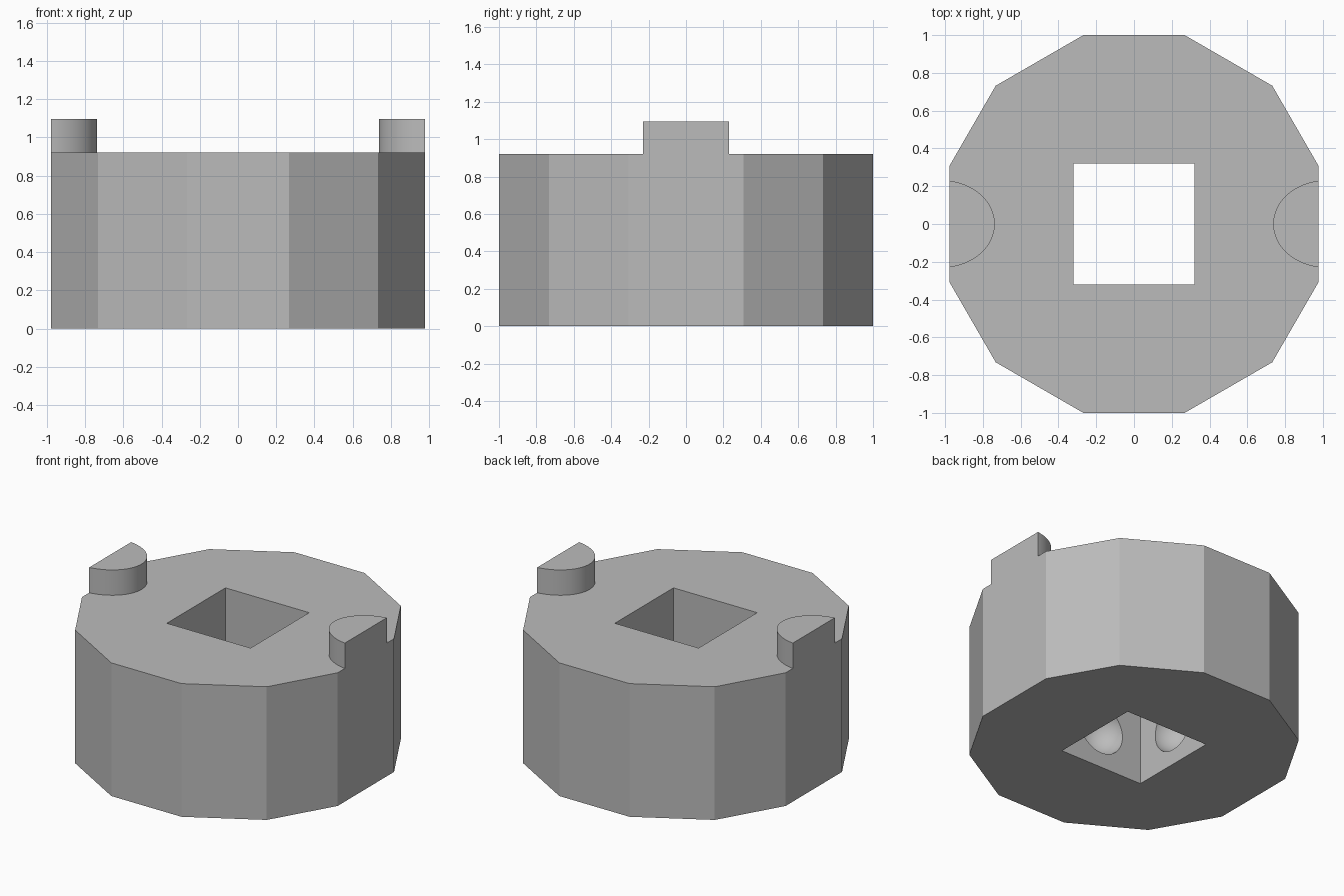
import bpy
import math

cube = bpy.data.objects.get("Cube")
if cube:
    bpy.data.objects.remove(cube, do_unlink=True)

HEIGHT, LUG_TOP, FLAT, HOLE = 0.92, 1.095, 0.977, 0.32

steel = bpy.data.materials.new("grey_steel")
steel.use_nodes = True
GREY = (0.5, 0.5, 0.5, 1)
steel.diffuse_color = GREY
steel.node_tree.nodes["Principled BSDF"].inputs["Base Color"].default_value = GREY


def finish(name, scale=(1, 1, 1)):
    ob = bpy.context.object
    ob.name = name
    ob.scale = scale
    bpy.ops.object.transform_apply(location=True, rotation=True, scale=True)
    ob.data.materials.append(steel)
    return ob


def prism(name, sides, rx, ry, z0, z1, x=0, turn=0):
    bpy.ops.mesh.primitive_cylinder_add(vertices=sides, radius=1, depth=z1 - z0,
                                        location=(x, 0, (z0 + z1) / 2),
                                        rotation=(0, 0, turn))
    return finish(name, (rx, ry, 1))


def box(name, size, loc):
    bpy.ops.mesh.primitive_cube_add(size=1, location=loc)
    return finish(name, size)


def combine(target, tool, operation):
    mod = target.modifiers.new(operation.title(), "BOOLEAN")
    mod.operation, mod.solver, mod.object = operation, "EXACT", tool
    bpy.context.view_layer.objects.active = target
    bpy.ops.object.modifier_apply(modifier=mod.name)
    bpy.data.objects.remove(tool, do_unlink=True)


# Twelve-sided body with a flat side facing each axis
radius = 1 / math.cos(math.pi / 12)
body = prism("coupling_body", 12, radius, radius, 0, HEIGHT, turn=math.pi / 12)

# Rounded drive lugs, trimmed flush with the flats at both ends
for side in (-1, 1):
    combine(body, prism("lug", 64, 0.285, 0.232, 0.5, LUG_TOP, x=side * 1.022), "UNION")
for side in (-1, 1):
    combine(body, box("flat_cutter", (1, 3, 3), (side * (FLAT + 0.5), 0, 0.5)), "DIFFERENCE")

# Square drive hole
combine(body, box("hole_cutter", (2 * HOLE, 2 * HOLE, 3), (0, 0, 0.5)), "DIFFERENCE")

# Round detent dimple in each wall of the hole
for i in range(4):
    a = i * math.pi / 2
    d = HOLE - 0.01
    bpy.ops.mesh.primitive_uv_sphere_add(segments=40, ring_count=20, radius=0.175,
                                         location=(d * math.cos(a), d * math.sin(a), 0.28))
    combine(body, finish("dimple_cutter"), "DIFFERENCE")

# Smooth the lugs and dimples, keep the body facets crisp
bpy.ops.object.select_all(action="DESELECT")
body.select_set(True)
bpy.context.view_layer.objects.active = body
bpy.ops.object.shade_smooth_by_angle(angle=math.radians(25))
